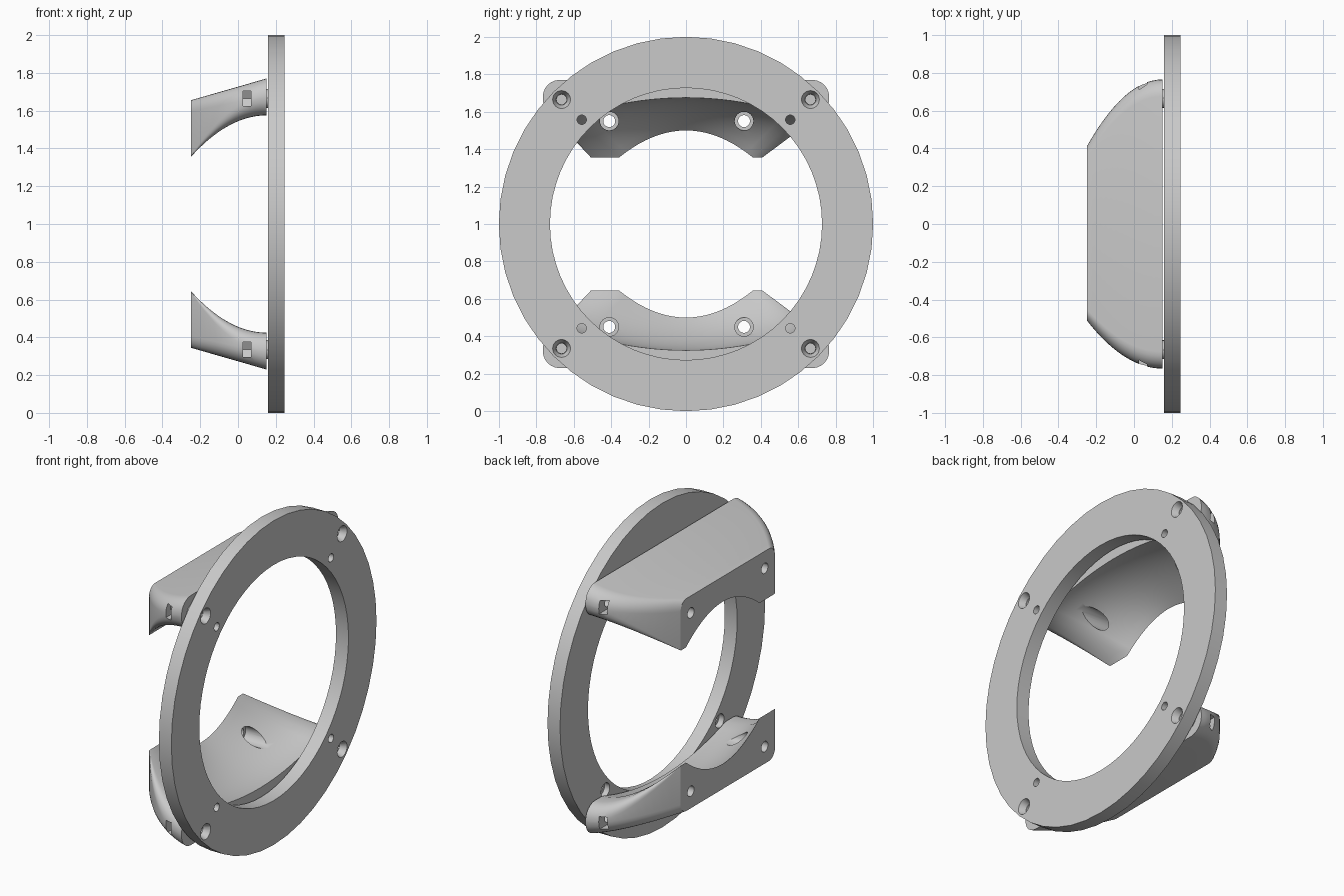
import bpy, bmesh, math
from mathutils import Matrix

if "Cube" in bpy.data.objects:
    bpy.data.objects.remove(bpy.data.objects["Cube"], do_unlink=True)

grey = bpy.data.materials.new("plain_grey")
grey.use_nodes = True
GREY = (0.585, 0.585, 0.585, 1)
grey.diffuse_color = GREY
grey.node_tree.nodes["Principled BSDF"].inputs["Base Color"].default_value = GREY

CENTRE = 1.0      # height of the ring axis
SCREW = 0.665     # screw offset from the axis
PILOT = 0.557     # small hole offset
RING_BACK, RING_FRONT = 0.16, 0.245
EAR_END = 0.15


def finish(bm, name):
    """Turn a closed bmesh into an object with outward normals."""
    bmesh.ops.recalc_face_normals(bm, faces=bm.faces)
    if bm.calc_volume(signed=True) < 0:
        bmesh.ops.reverse_faces(bm, faces=bm.faces)
    mesh = bpy.data.meshes.new(name)
    bm.to_mesh(mesh)
    bm.free()
    mesh.materials.append(grey)
    obj = bpy.data.objects.new(name, mesh)
    bpy.context.collection.objects.link(obj)
    return obj


def rod(name, x0, x1, y, z, r0, r1=None, sides=24):
    """Cylinder or cone along x, from x0 (radius r0) to x1 (radius r1)."""
    bm = bmesh.new()
    place = Matrix.Translation(((x0 + x1) / 2, y, z)) @ Matrix.Rotation(math.pi / 2, 4, "Y")
    bmesh.ops.create_cone(bm, cap_ends=True, segments=sides, radius1=r0,
                          radius2=r0 if r1 is None else r1, depth=x1 - x0, matrix=place)
    return finish(bm, name)


def loft(name, rows):
    """Skin a list of matching closed outlines and cap both ends."""
    bm = bmesh.new()
    rows = [[bm.verts.new(p) for p in row] for row in rows]
    count = len(rows[0])
    for p, q in zip(rows, rows[1:]):
        for i in range(count):
            j = (i + 1) % count
            bm.faces.new((p[i], p[j], q[j], q[i]))
    bm.faces.new(rows[0])
    bm.faces.new(rows[-1])
    return finish(bm, name)


def nut_slot(side, z):
    """Slot with a pointed inner end, open towards the outside."""
    outline = [(-0.046, 0), (-0.023, 0.04), (0.2, 0.04), (0.2, -0.04), (-0.023, -0.04)]
    return loft("nut_slot", [[(x, side * (SCREW + y), z + dz) for y, dz in outline]
                             for x in (0.026, 0.07)])


def cut(obj, cutters):
    bpy.context.view_layer.objects.active = obj
    for c in cutters:
        c.hide_render = True
        mod = obj.modifiers.new("cut", "BOOLEAN")
        mod.operation, mod.solver, mod.object = "DIFFERENCE", "MANIFOLD", c
        bpy.ops.object.modifier_apply(modifier=mod.name)
        bpy.data.objects.remove(c, do_unlink=True)


def smooth(obj):
    bpy.ops.object.select_all(action="DESELECT")
    obj.select_set(True)
    bpy.context.view_layer.objects.active = obj
    bpy.ops.object.shade_smooth_by_angle(angle=math.radians(30))


def corner(cy, cz, r, start, stop, steps=6):
    angles = [math.radians(start + (stop - start) * i / steps) for i in range(steps + 1)]
    return [(cy + r * math.cos(a), cz + r * math.sin(a)) for a in angles]


def section(left, right, top, bottom, r_top, r_bot, half, crown):
    """Bracket outline: two lobes joined by a bar with an arched underside."""
    a = corner(right - r_top, top - r_top, r_top, 90, 0)
    b = corner(right - r_bot, bottom + r_bot, r_bot, 0, -90)
    arch = []
    for i in range(21):
        u = 1 - i / 10
        arch.append((half * u, bottom + (crown - bottom) * (1 - u * u)))
    c = corner(left + r_bot, bottom + r_bot, r_bot, 270, 180)
    d = corner(left + r_top, top - r_top, r_top, 180, 90)
    return a + b + arch + c + d, len(a)


def bracket(name, s):
    """Loft from the narrow mounting face to the wide rounded ears; s = 1 up, -1 down."""
    face, n = section(-0.51, 0.41, 0.655, 0.355, 0.06, 0.004, 0.358, 0.5)
    ears, n = section(-0.765, 0.765, 0.77, 0.575, 0.09, 0.09, 0.6, 0.675)
    count, steps = len(face), 14
    rows = []
    for k in range(steps + 1):
        t = k / steps
        ease = 1 - (1 - t) ** 2
        x = -0.25 + (EAR_END + 0.25) * t
        row = []
        for i, ((y0, z0), (y1, z1)) in enumerate(zip(face, ears)):
            f = t if i < n or i >= count - n else ease
            row.append((x, y0 + (y1 - y0) * ease, CENTRE + s * (z0 + (z1 - z0) * f)))
        rows.append(row)
    obj = loft(name, rows)

    # mounting holes with counterbores, ear screw holes and side nut slots
    cutters = []
    for y in (-0.41, 0.31):
        z = CENTRE + s * 0.55
        cutters += [rod("hole", -0.3, 0.1, y, z, 0.032), rod("bore", -0.2, 0.14, y, z, 0.05)]
    for side in (-1, 1):
        z = CENTRE + s * SCREW
        cutters += [rod("screw_hole", 0.01, 0.3, side * SCREW, z, 0.026), nut_slot(side, z)]
    cut(obj, cutters)
    smooth(obj)


# flat ring
ring = rod("ring", RING_BACK, RING_FRONT, 0, CENTRE, 1.0, sides=48)
holes = [rod("opening", 0, 0.4, 0, CENTRE, 0.727, sides=64)]
for sy in (-1, 1):
    for sz in (-1, 1):
        y, z = sy * SCREW, CENTRE + sz * SCREW
        holes += [rod("screw_hole", 0.1, 0.3, y, z, 0.027),
                  rod("countersink", 0.205, 0.25, y, z, 0.03, 0.05)]
        y, z = sy * PILOT, CENTRE + sz * PILOT
        holes += [rod("pilot", 0.1, 0.3, y, z, 0.025),
                  rod("back_bore", 0.1, 0.195, y, z, 0.042)]
cut(ring, holes)
smooth(ring)

# brackets and the spacers between their ears and the ring
for label, s in (("upper", 1), ("lower", -1)):
    bracket(label + "_bracket", s)
    for side, sy in (("left", 1), ("right", -1)):
        y, z = sy * SCREW, CENTRE + s * SCREW
        spacer = rod(f"{label}_spacer_{side}", EAR_END - 0.002, RING_BACK + 0.002, y, z, 0.05)
        cut(spacer, [rod("screw_hole", 0.1, 0.3, y, z, 0.027)])
        smooth(spacer)
